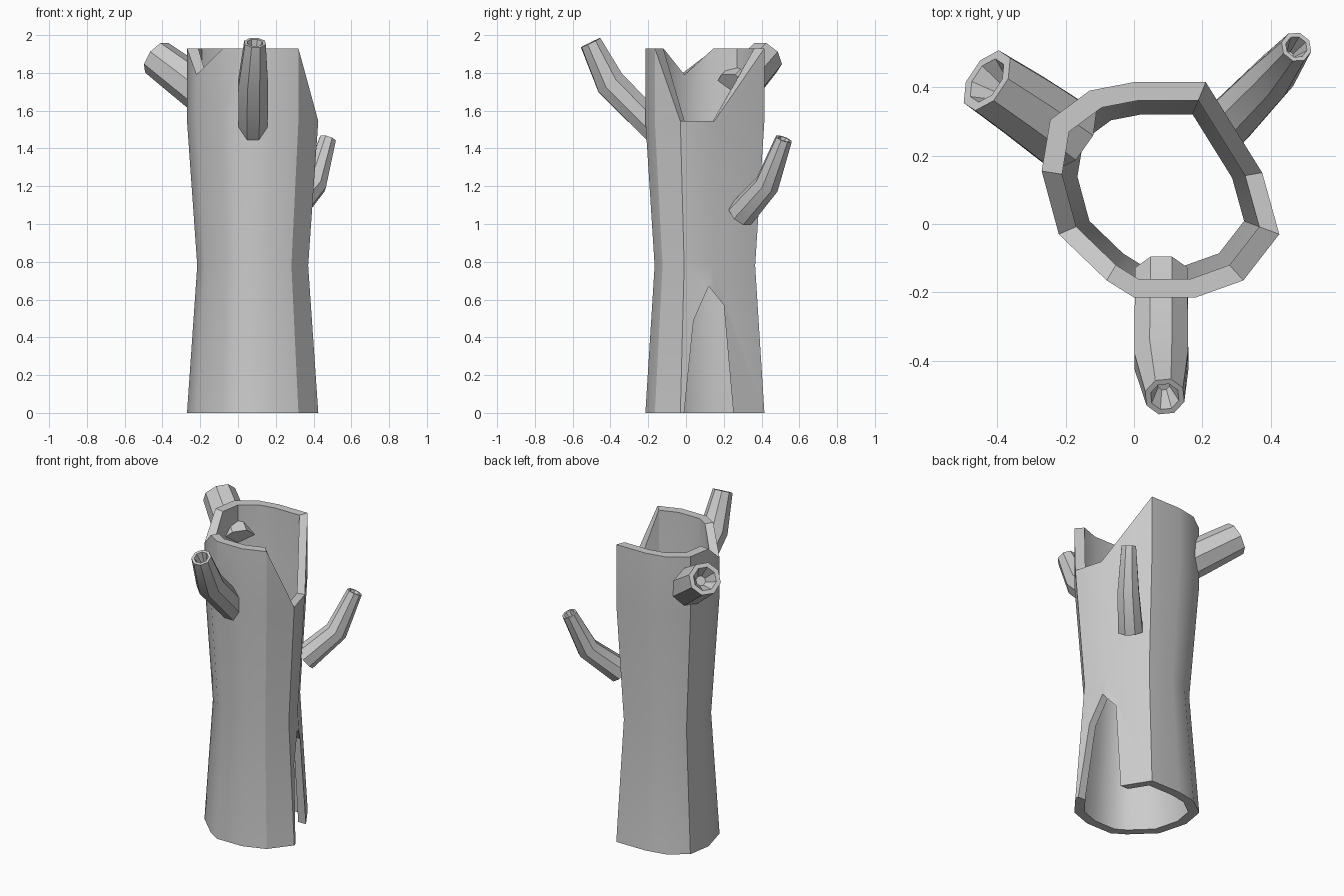
import bpy, bmesh, math
from mathutils import Vector

if "Cube" in bpy.data.objects:
    bpy.data.objects.remove(bpy.data.objects["Cube"], do_unlink=True)

GREY = (0.6, 0.6, 0.6, 1)
bark = bpy.data.materials.new("grey bark")
bark.use_nodes = True
bark.diffuse_color = GREY
bark.node_tree.nodes["Principled BSDF"].inputs["Base Color"].default_value = GREY


def make_object(name, bm):
    bmesh.ops.remove_doubles(bm, verts=bm.verts, dist=0.0005)
    bmesh.ops.recalc_face_normals(bm, faces=bm.faces)
    mesh = bpy.data.meshes.new(name)
    bm.to_mesh(mesh)
    bm.free()
    mesh.materials.append(bark)
    obj = bpy.data.objects.new(name, mesh)
    bpy.context.collection.objects.link(obj)
    return obj


def bridge(bm, a, b):
    n = len(a)
    for i in range(n):
        j = (i + 1) % n
        bm.faces.new((a[i], a[j], b[j], b[i]))


def smooth(obj, angle):
    bpy.ops.object.select_all(action='DESELECT')
    obj.select_set(True)
    bpy.context.view_layer.objects.active = obj
    bpy.ops.object.shade_smooth_by_angle(angle=math.radians(angle))


# Hollow trunk: outline points (x, y, rim height) with a notched rim
TOP, NOTCH = 1.93, 1.545
CENTRE = Vector((0.08, 0.1))
OUTLINE = [(0.425, -0.03, NOTCH), (0.375, 0.15, NOTCH), (0.21, 0.415, TOP),
           (0, 0.415, TOP), (-0.13, 0.39, TOP), (-0.245, 0.305, TOP),
           (-0.27, 0.155, TOP), (-0.22, -0.03, 1.79), (-0.08, -0.165, TOP),
           (0, -0.215, TOP), (0.18, -0.215, TOP), (0.32, -0.165, TOP)]


def trunk_ring(bm, scale, z):
    ring = []
    for x, y, rim in OUTLINE:
        p = CENTRE + (Vector((x, y)) - CENTRE) * scale
        ring.append(bm.verts.new((p.x, p.y, rim if z is None else z)))
    return ring


LEVELS = [(0, 1), (0.78, 0.845), (NOTCH, 1), (None, 1)]
bm = bmesh.new()
outer = [trunk_ring(bm, s, z) for z, s in LEVELS]
inner = [trunk_ring(bm, s * 0.83, z) for z, s in reversed(LEVELS)]
loops = outer + inner
for k, loop in enumerate(loops):
    bridge(bm, loop, loops[(k + 1) % len(loops)])
trunk = make_object("trunk", bm)

# Pointed split at the foot of the trunk
SPLIT = [(-0.015, -0.05), (0.04, 0.49), (0.12, 0.67), (0.2, 0.57), (0.255, -0.05)]
bm = bmesh.new()
near, far = [[bm.verts.new((x, y, z)) for y, z in SPLIT] for x in (0.15, 0.6)]
bridge(bm, near, far)
bm.faces.new(near)
bm.faces.new(far)
cutter = make_object("split_cutter", bm)
cutter.hide_render = True
cutter.hide_viewport = True
cut = trunk.modifiers.new("foot split", 'BOOLEAN')
cut.operation = 'DIFFERENCE'
cut.solver = 'EXACT'
cut.object = cutter
bpy.context.view_layer.objects.active = trunk
trunk.select_set(True)
bpy.ops.object.modifier_apply(modifier=cut.name)
bpy.data.objects.remove(cutter, do_unlink=True)
smooth(trunk, 32)


# Broken branches: bent tapered tubes with a pit in the tip
def branch(name, path, radii, sides=8):
    bm = bmesh.new()
    pts = [Vector(p) for p in path]
    end = (pts[-1] - pts[-2]).normalized()

    def ring(centre, axis, r):
        side = axis.cross(Vector((0, 0, 1))).normalized()
        up = side.cross(axis)
        turns = [math.tau * (i + 0.5) / sides for i in range(sides)]
        return [bm.verts.new(centre + (side * math.cos(t) + up * math.sin(t)) * r)
                for t in turns]

    rings = []
    for i, p in enumerate(pts):
        axis = pts[min(i + 1, len(pts) - 1)] - pts[max(i - 1, 0)]
        rings.append(ring(p, axis.normalized(), radii[i]))
    rings.append(ring(pts[-1], end, radii[-1] * 0.72))
    rings.append(ring(pts[-1] - end * 0.08, end, radii[-1] * 0.3))
    for a, b in zip(rings, rings[1:]):
        bridge(bm, a, b)
    bm.faces.new(rings[0])
    bm.faces.new(rings[-1])
    smooth(make_object(name, bm), 40)


branch("front_branch",
       [(0.08, -0.15, 1.495), (0.08, -0.4, 1.745), (0.09, -0.505, 1.96)],
       [0.083, 0.085, 0.06])
branch("left_back_branch",
       [(0.27, 0.29, 1.05), (0.405, 0.43, 1.21), (0.475, 0.518, 1.45)],
       [0.078, 0.068, 0.046])
branch("right_back_branch",
       [(-0.19, 0.255, 1.7), (-0.31, 0.34, 1.79), (-0.43, 0.42, 1.88)],
       [0.115, 0.108, 0.1])
